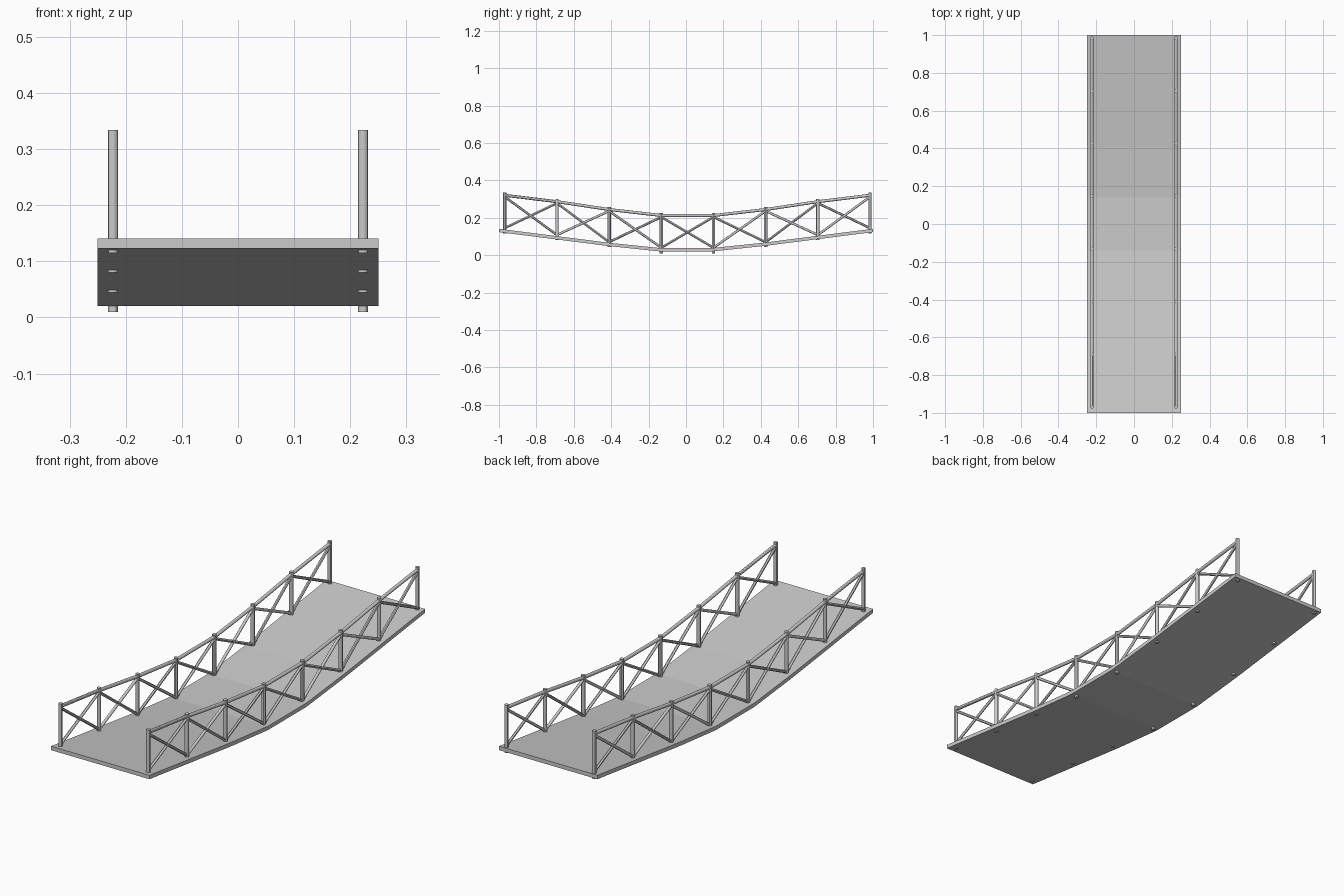
import bpy, bmesh
from mathutils import Vector

if "Cube" in bpy.data.objects:
    bpy.data.objects.remove(bpy.data.objects["Cube"])

RAIL_X = 0.223
POST_Y = [-0.969 + 0.279 * i for i in range(8)]


def mirrored(half):
    return half + half[::-1]


POST_LOW = mirrored([0.115, 0.080, 0.044, 0.010])
POST_TOP = mirrored([0.334, 0.299, 0.257, 0.225])
RAIL_Z = mirrored([0.320, 0.286, 0.244, 0.212])
FOOT_Z = mirrored([0.145, 0.108, 0.070, 0.040])


def rod(name, a, b, radius, sides=12):
    a, b = Vector(a), Vector(b)
    d = b - a
    bpy.ops.mesh.primitive_cylinder_add(
        vertices=sides, radius=radius, depth=d.length, location=(a + b) / 2,
        rotation=d.to_track_quat('Z', 'Y').to_euler())
    bpy.context.object.name = name
    bpy.ops.object.shade_smooth_by_angle()


# sagging deck: side profile extruded across the width
under = [(-1, 0.123), (-0.41, 0.048), (-0.14, 0.020),
         (0.14, 0.020), (0.41, 0.048), (1, 0.123)]
profile = under + [(y, z + 0.018) for y, z in reversed(under)]
bm = bmesh.new()
face = bm.faces.new([bm.verts.new((-0.25, y, z)) for y, z in profile])
ext = bmesh.ops.extrude_face_region(bm, geom=[face])
bmesh.ops.translate(bm, vec=(0.5, 0, 0),
                    verts=[v for v in ext["geom"] if isinstance(v, bmesh.types.BMVert)])
bmesh.ops.recalc_face_normals(bm, faces=bm.faces)
mesh = bpy.data.meshes.new("deck")
bm.to_mesh(mesh)
bm.free()
bpy.context.collection.objects.link(bpy.data.objects.new("deck", mesh))

# railings on both sides
for side, x in (("left", -RAIL_X), ("right", RAIL_X)):
    for i, y in enumerate(POST_Y):
        rod(f"{side}_post", (x, y, POST_LOW[i]), (x, y, POST_TOP[i]), 0.009)
        if i == 7:
            continue
        n = POST_Y[i + 1]
        # handrail section and crossed braces for each bay
        rod(f"{side}_handrail", (x, y, RAIL_Z[i]), (x, n, RAIL_Z[i + 1]), 0.008)
        rod(f"{side}_brace_up", (x, y, FOOT_Z[i]), (x, n, RAIL_Z[i + 1] - 0.008), 0.0065)
        rod(f"{side}_brace_down", (x, y, RAIL_Z[i] - 0.008), (x, n, FOOT_Z[i + 1]), 0.0065)
